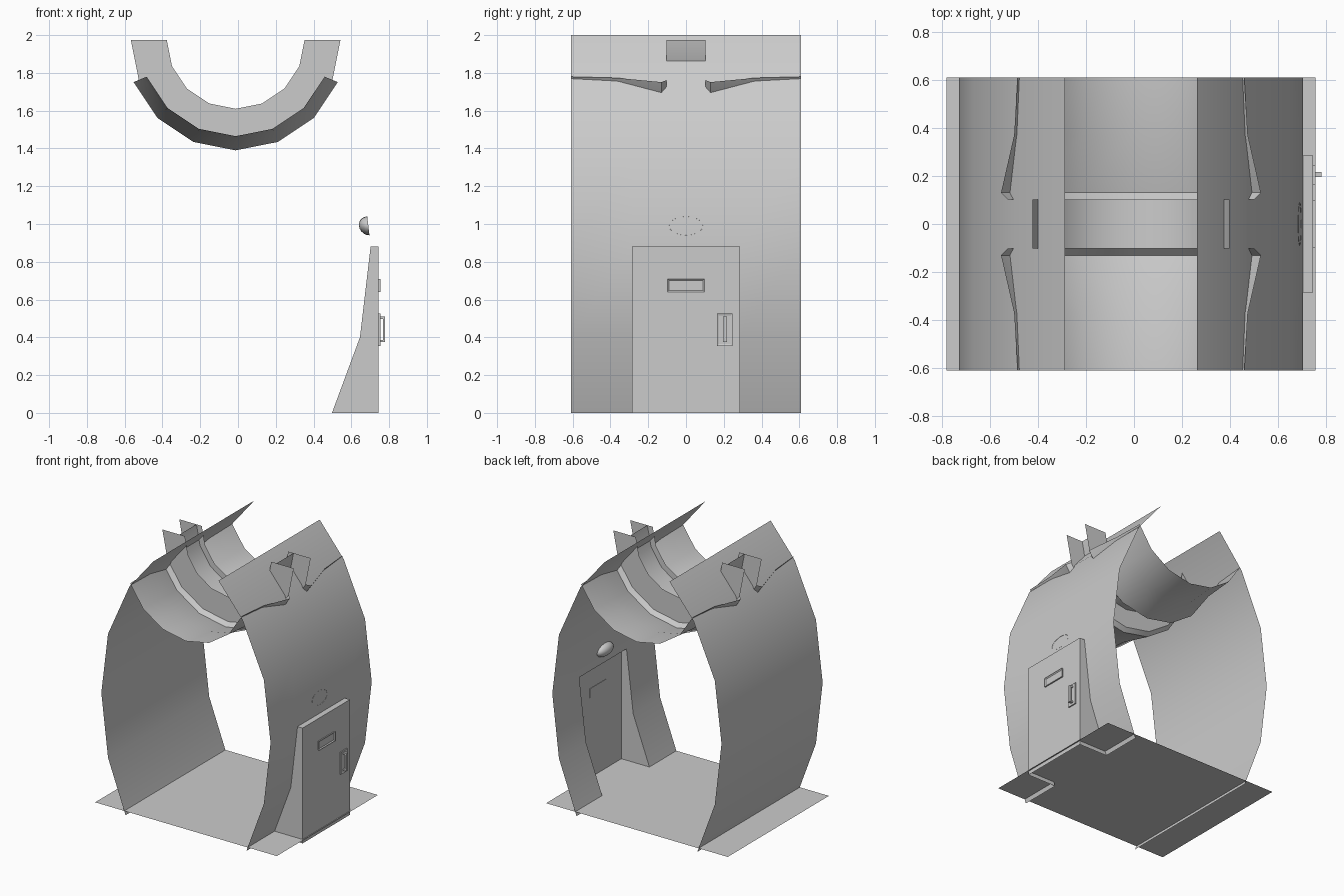
import bpy, bmesh, math

if "Cube" in bpy.data.objects:
    bpy.data.objects.remove(bpy.data.objects["Cube"])

CX = -0.0125          # symmetry plane of the passage
AXIS_Z = 1.975        # axis of the overhead trough
HALF_Y = 0.61
DOOR_Y = 0.285


def finish(name, bm, smooth=None):
    bmesh.ops.remove_doubles(bm, verts=bm.verts, dist=1e-5)
    mesh = bpy.data.meshes.new(name)
    bm.to_mesh(mesh)
    bm.free()
    ob = bpy.data.objects.new(name, mesh)
    bpy.context.collection.objects.link(ob)
    if smooth:
        bpy.ops.object.select_all(action='DESELECT')
        ob.select_set(True)
        bpy.context.view_layer.objects.active = ob
        bpy.ops.object.shade_smooth_by_angle(angle=math.radians(smooth))
    return ob


def face(bm, pts):
    bm.faces.new([bm.verts.new(p) for p in pts])


def box(bm, lo, hi):
    vs = bmesh.ops.create_cube(bm, size=1)['verts']
    for v in vs:
        v.co = [(a + b) / 2 + c * (b - a) for a, b, c in zip(lo, hi, v.co)]


def wall(name, side, doorway=False):
    """Curved sheet wall; the doorway leaves out the lower middle panels."""
    prof = [(0.51, 0), (0.658, 0.4), (0.7145, 0.88), (0.658, 1.345),
            (0.478, 1.753), (0.275, 2.0)]
    ys = [-HALF_Y, -DOOR_Y, DOOR_Y, HALF_Y]
    bm = bmesh.new()
    for i in range(5):
        for j in range(3):
            if doorway and j == 1 and i < 2:
                continue
            (x0, z0), (x1, z1) = prof[i], prof[i + 1]
            pts = [(CX + side * x0, ys[j], z0), (CX + side * x0, ys[j + 1], z0),
                   (CX + side * x1, ys[j + 1], z1), (CX + side * x1, ys[j], z1)]
            face(bm, pts if side > 0 else pts[::-1])
    return finish(name, bm, 35)


def half_ring(name, prof, first, last, smooth=35):
    """Sweep (radius, y) points under the trough axis in 22.5 degree steps."""
    bm = bmesh.new()

    def pt(r, y, k):
        a = math.pi * k / 8
        return (CX + r * math.cos(a), y, AXIS_Z - r * math.sin(a))
    for k in range(first, last):
        for (r0, y0), (r1, y1) in zip(prof, prof[1:]):
            face(bm, [pt(r0, y0, k), pt(r0, y0, k + 1),
                      pt(r1, y1, k + 1), pt(r1, y1, k)])
    return finish(name, bm, smooth)


# floor sheet
bm = bmesh.new()
face(bm, [(CX - 0.767, -HALF_Y, 0.03), (CX + 0.767, -HALF_Y, 0.03),
          (CX + 0.767, HALF_Y, 0.03), (CX - 0.767, HALF_Y, 0.03)])
finish("floor", bm)

# side walls
wall("left_wall", -1)
wall("right_wall", 1, doorway=True)

# overhead trough flaring towards the middle, and its grooved rib
for s, tag in ((-1, "front"), (1, "back")):
    half_ring(f"trough_{tag}", [(0.51, s * 0.61), (0.526, s * 0.37),
                                (0.585, s * 0.13), (0.555, s * 0.102)], 1, 7)
    half_ring(f"rib_flange_{tag}", [(0.555, s * 0.102), (0.365, s * 0.102)], 0, 8)
half_ring("rib_groove", [(0.41, -0.102), (0.41, 0.102)], 0, 8)

# door recess: side cheeks, top and outer panel
DX = 0.745
cheek = [(0.4975, 0), (DX, 0), (DX, 0.88), (0.702, 0.88), (0.6455, 0.4)]
bm = bmesh.new()
for y in (-DOOR_Y, DOOR_Y):
    pts = [(x, y, z) for x, z in cheek]
    face(bm, pts if y < 0 else pts[::-1])
face(bm, [(0.702, -DOOR_Y, 0.88), (DX, -DOOR_Y, 0.88),
          (DX, DOOR_Y, 0.88), (0.702, DOOR_Y, 0.88)])
face(bm, [(DX, -DOOR_Y, 0), (DX, DOOR_Y, 0),
          (DX, DOOR_Y, 0.88), (DX, -DOOR_Y, 0.88)])
finish("door", bm)


def recessed_plate(name, y0, y1, z0, z1, rim, depth):
    """Thin plate on the door whose centre is sunk behind a rim."""
    bm = bmesh.new()
    box(bm, (DX - 0.003, y0, z0), (DX + 0.009, y1, z1))
    bm.normal_update()
    front = max(bm.faces, key=lambda f: f.calc_center_median().x)
    bmesh.ops.inset_region(bm, faces=[front], thickness=rim)
    for v in front.verts:
        v.co.x -= depth
    finish(name, bm)


# door slot, handle plate and C-shaped handle
recessed_plate("door_slot", -0.098, 0.098, 0.64, 0.71, 0.012, 0.007)
recessed_plate("handle_plate", 0.165, 0.245, 0.355, 0.525, 0.012, 0.003)
bm = bmesh.new()
box(bm, (0.767, 0.195, 0.375), (0.779, 0.217, 0.51))
for z in (0.375, 0.498):
    box(bm, (0.748, 0.195, z), (0.767, 0.217, z + 0.012))
finish("door_handle", bm)

# oval lamp dome on the inside of the wall above the door
bm = bmesh.new()
bmesh.ops.create_uvsphere(bm, u_segments=16, v_segments=10, radius=1)
bmesh.ops.delete(bm, geom=[v for v in bm.verts if v.co.z < -0.01], context='VERTS')
tilt = 0.118   # matches the wall slope
for v in bm.verts:
    a, b, c = v.co
    v.co = (0.69 - 0.05 * c - tilt * 0.05 * b, 0.09 * a, 0.99 + 0.05 * b)
bmesh.ops.recalc_face_normals(bm, faces=bm.faces)
finish("wall_lamp", bm, 40)
